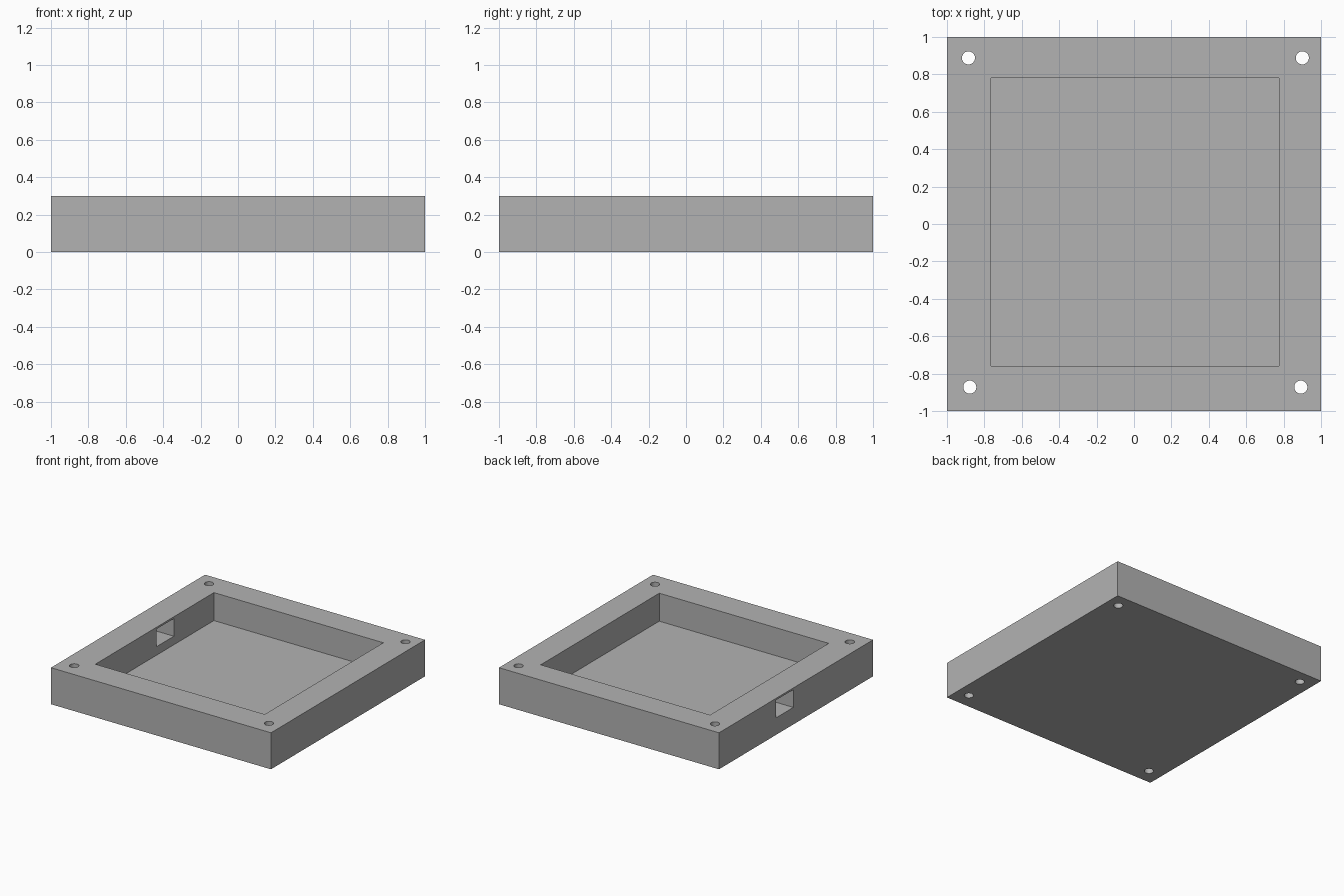
import bpy
import math

default_cube = bpy.data.objects.get("Cube")
if default_cube:
    bpy.data.objects.remove(default_cube, do_unlink=True)

HEIGHT = 0.3
FLOOR = 0.07

grey = bpy.data.materials.new("plain grey")
grey.use_nodes = True
colour = (0.45, 0.45, 0.45, 1)
grey.diffuse_color = colour
grey.node_tree.nodes["Principled BSDF"].inputs["Base Color"].default_value = colour


def box(name, low, high):
    """Box between two opposite corners."""
    centre = [(a + b) / 2 for a, b in zip(low, high)]
    bpy.ops.mesh.primitive_cube_add(size=1, location=centre)
    obj = bpy.context.object
    obj.name = name
    obj.scale = [b - a for a, b in zip(low, high)]
    bpy.ops.object.transform_apply(location=False, rotation=False, scale=True)
    obj.data.materials.append(grey)
    return obj


def cut(target, cutter):
    """Subtract the cutter from the target, then discard it."""
    cutter.hide_render = True
    mod = target.modifiers.new("cut", "BOOLEAN")
    mod.operation = "DIFFERENCE"
    mod.solver = "EXACT"
    mod.object = cutter
    bpy.context.view_layer.objects.active = target
    bpy.ops.object.modifier_apply(modifier=mod.name)
    bpy.data.objects.remove(cutter, do_unlink=True)


# Solid block of the tray
tray = box("enclosure_tray", (-1, -1, 0), (1, 1, HEIGHT))

# Open cavity
cut(tray, box("cavity_cutter", (-0.765, -0.76, FLOOR), (0.775, 0.78, HEIGHT + 0.2)))

# Cable slot through one side wall
cut(tray, box("slot_cutter", (-1.2, 0.035, 0.14), (-0.6, 0.26, 0.285)))

# Screw holes through the corners
for x, y in [(-0.885, 0.888), (0.9, 0.888), (-0.878, -0.872), (0.892, -0.872)]:
    bpy.ops.mesh.primitive_cylinder_add(vertices=32, radius=0.035, depth=1,
                                        location=(x, y, HEIGHT / 2))
    hole = bpy.context.object
    hole.name = "screw_hole_cutter"
    hole.data.materials.append(grey)
    cut(tray, hole)

# Smooth hole walls, sharp corners
bpy.ops.object.select_all(action="DESELECT")
tray.select_set(True)
bpy.context.view_layer.objects.active = tray
bpy.ops.object.shade_smooth_by_angle(angle=math.radians(30))
